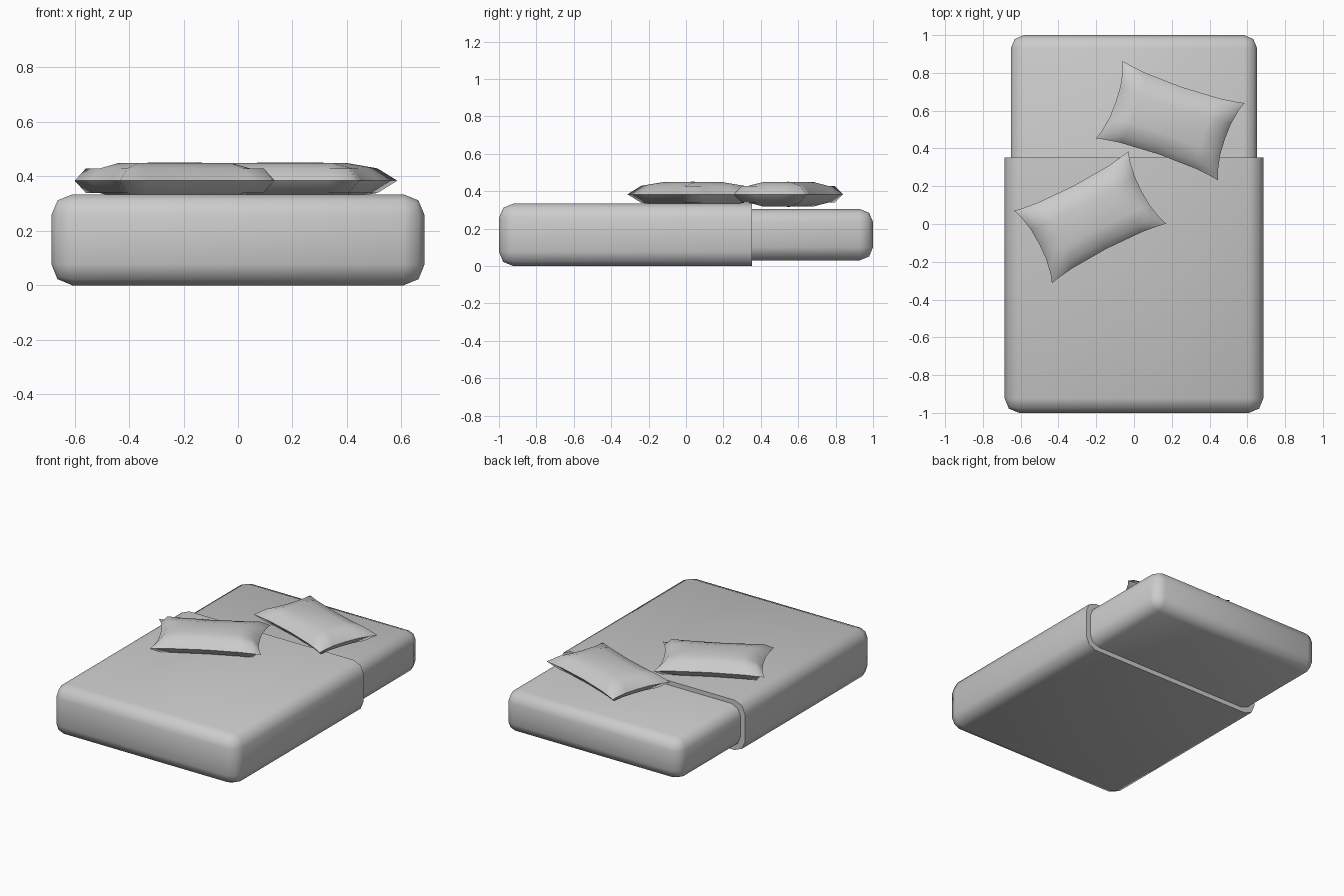
import bpy, bmesh, math
from mathutils import Matrix, Vector

if "Cube" in bpy.data.objects:
    bpy.data.objects.remove(bpy.data.objects["Cube"])


def finish(bm, name):
    bmesh.ops.recalc_face_normals(bm, faces=bm.faces)
    mesh = bpy.data.meshes.new(name)
    bm.to_mesh(mesh)
    bm.free()
    obj = bpy.data.objects.new(name, mesh)
    bpy.context.collection.objects.link(obj)
    bpy.ops.object.select_all(action='DESELECT')
    bpy.context.view_layer.objects.active = obj
    obj.select_set(True)
    bpy.ops.object.shade_smooth_by_angle(angle=math.radians(60))
    return obj


def rounded_box(lo, hi, width):
    lo, hi = Vector(lo), Vector(hi)
    bm = bmesh.new()
    bmesh.ops.create_cube(bm, size=1, matrix=Matrix.Translation((lo + hi) / 2)
                          @ Matrix.Diagonal((*(hi - lo), 1)))
    bmesh.ops.bevel(bm, geom=bm.edges[:], offset=width, segments=2,
                    profile=0.5, affect='EDGES')
    return bm


def inset_levels(half):
    side = [half, half - 0.045, half - 0.13]
    return [-s for s in side] + [0] + side[::-1]


def pillow(name, center, angle, hx=0.341, hy=0.216):
    heights = [0, 0.045, 0.065, 0.067]
    bm = bmesh.new()
    xs, ys = inset_levels(hx), inset_levels(hy)
    for sign in (1, -1):
        grid = []
        for i, x in enumerate(xs):
            row = []
            for j, y in enumerate(ys):
                u, v = x / hx, y / hy
                # sides pulled inwards, leaving pointed corners
                px = x - 0.036 * u * (1 - abs(v) ** 2.5)
                py = y - 0.028 * v * (1 - abs(u) ** 2.5)
                z = sign * heights[min(i, 6 - i, j, 6 - j)]
                row.append(bm.verts.new((px, py, z)))
            grid.append(row)
        for i in range(6):
            for j in range(6):
                bm.faces.new((grid[i][j], grid[i + 1][j],
                              grid[i + 1][j + 1], grid[i][j + 1]))
    bmesh.ops.remove_doubles(bm, verts=bm.verts, dist=1e-4)
    bmesh.ops.transform(bm, verts=bm.verts, matrix=Matrix.Translation(center)
                        @ Matrix.Rotation(math.radians(angle), 4, 'Z'))
    finish(bm, name)


# mattress
finish(rounded_box((-0.652, -0.967, 0.031), (0.652, 1, 0.305), 0.07), "mattress")

# blanket wrapped round the foot end, cut straight across
bm = rounded_box((-0.685, -1, 0), (0.685, 0.6, 0.334), 0.077)
cut = bmesh.ops.bisect_plane(bm, geom=bm.verts[:] + bm.edges[:] + bm.faces[:],
                             plane_co=(0, 0.353, 0), plane_no=(0, 1, 0),
                             clear_outer=True)
rim = [e for e in cut["geom_cut"] if isinstance(e, bmesh.types.BMEdge)]
bmesh.ops.contextual_create(bm, geom=rim)
finish(bm, "blanket")

# two tossed pillows
pillow("pillow_back", (0.192, 0.547, 0.384), -19)
pillow("pillow_front", (-0.232, 0.036, 0.384), 27.5)
